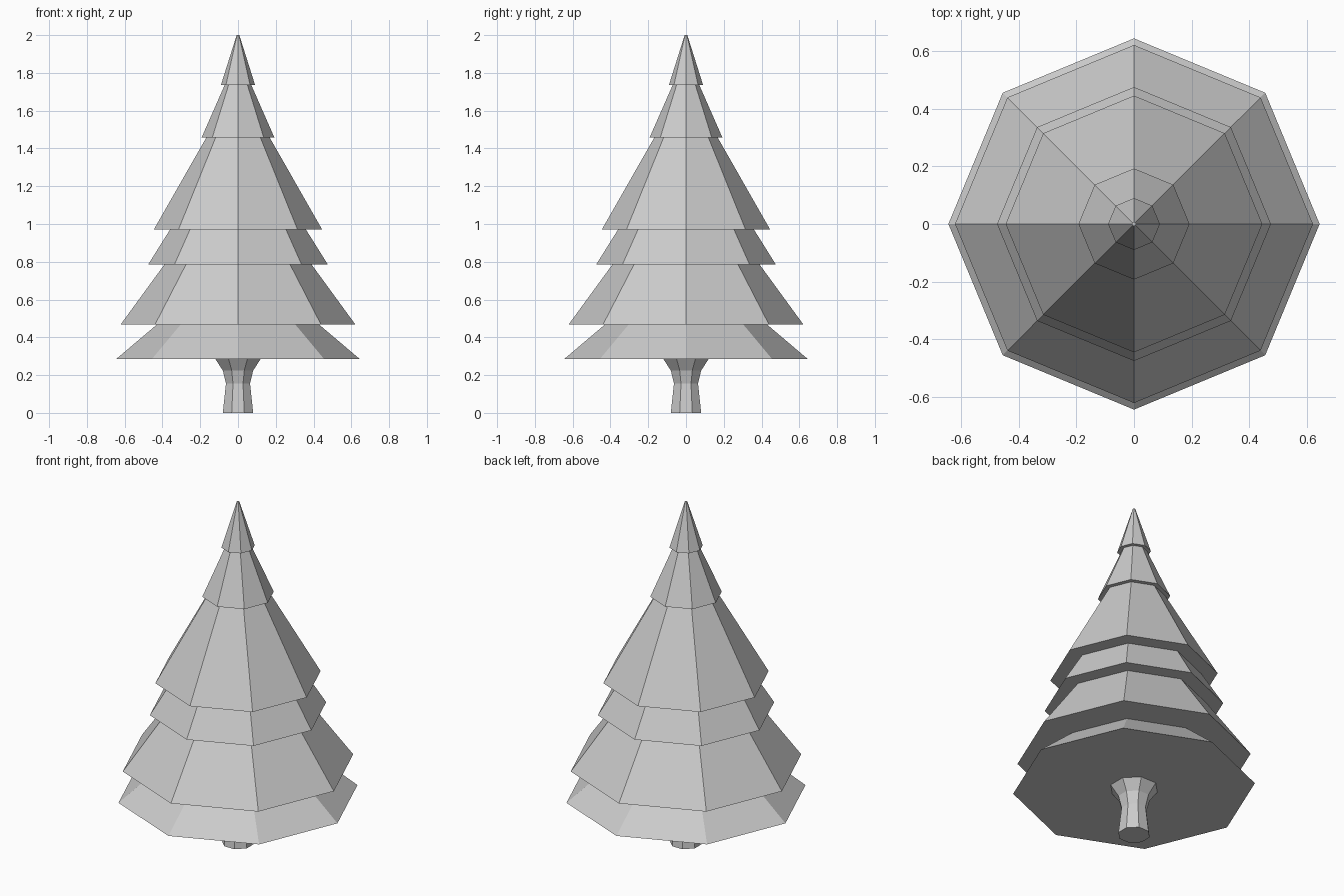
import bpy, bmesh
from math import cos, sin, pi

if "Cube" in bpy.data.objects:
    bpy.data.objects.remove(bpy.data.objects["Cube"])

SIDES = 8


def lathe(name, profile, turn=0.0):
    """Closed eight-sided solid from (radius, height) rings, bottom to top."""
    bm = bmesh.new()
    rings = [[bm.verts.new((r * cos(turn + 2 * pi * i / SIDES),
                            r * sin(turn + 2 * pi * i / SIDES), z))
              for i in range(SIDES)] for r, z in profile]
    for low, high in zip(rings, rings[1:]):
        for i in range(SIDES):
            j = (i + 1) % SIDES
            bm.faces.new((low[i], low[j], high[j], high[i]))
    bm.faces.new(rings[0][::-1])
    bm.faces.new(rings[-1])
    mesh = bpy.data.meshes.new(name)
    bm.to_mesh(mesh)
    bm.free()
    obj = bpy.data.objects.new(name, mesh)
    bpy.context.collection.objects.link(obj)
    return obj


# Trunk: pinched in the middle, flaring under the branches
lathe("trunk", [(0.087, 0), (0.069, 0.155), (0.087, 0.225), (0.13, 0.285)], pi / 8)

# Foliage: one stepped skin, each tier overhanging the one below
tiers = [  # bottom radius, bottom z, top radius
    (0.645, 0.285, 0.43),
    (0.622, 0.467, 0.39),
    (0.476, 0.785, 0.36),
    (0.446, 0.97, 0.168),
    (0.193, 1.457, 0.07),
    (0.09, 1.737, 0.007),
]
tops = [t[1] for t in tiers[1:]] + [2.0]
profile = []
for (r_low, z_low, r_high), z_high in zip(tiers, tops):
    profile += [(r_low, z_low), (r_high, z_high)]
lathe("foliage", profile)
